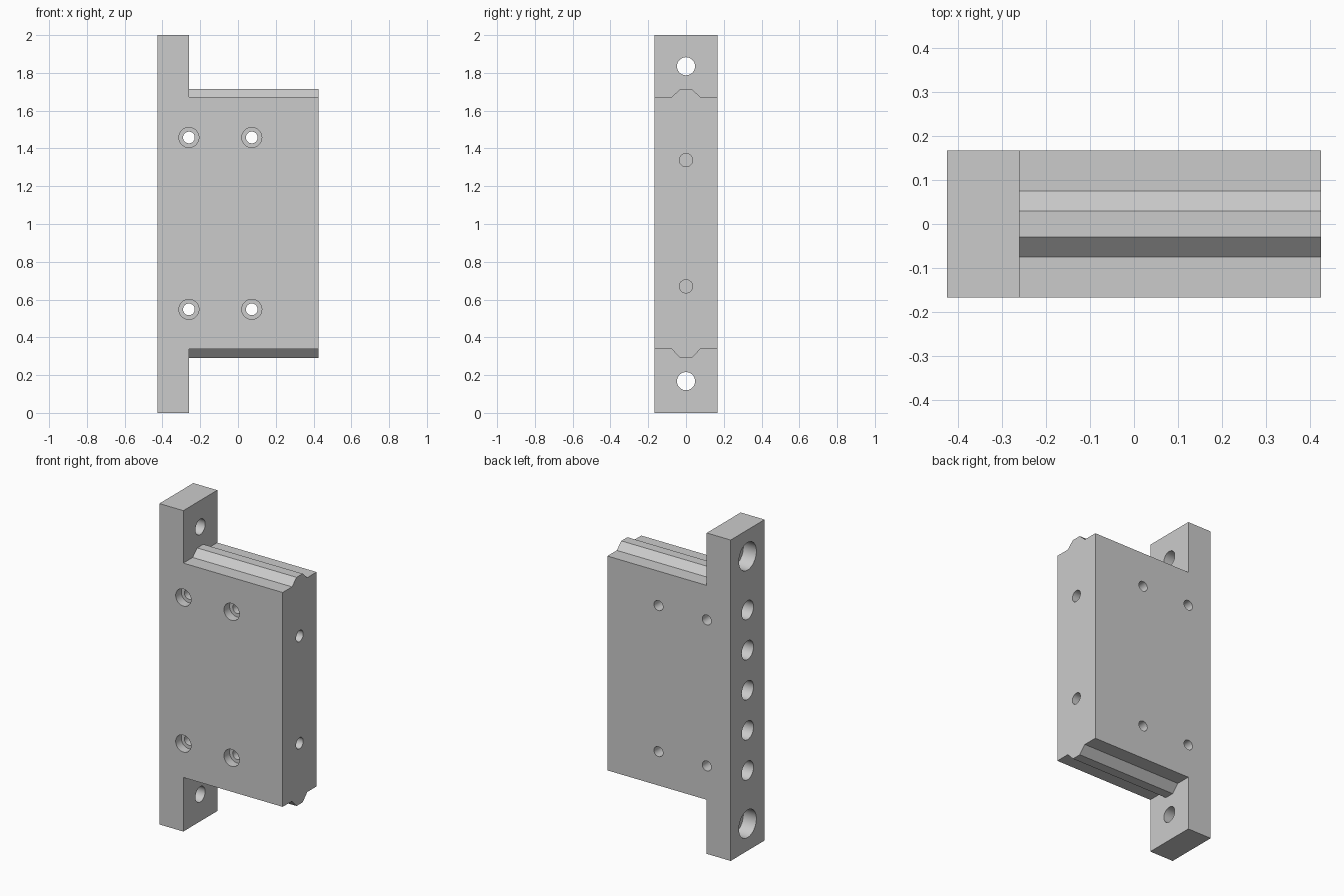
import bpy, bmesh, math
from mathutils import Matrix, Vector

if "Cube" in bpy.data.objects:
    bpy.data.objects.remove(bpy.data.objects["Cube"])

grey = bpy.data.materials.new("machined_grey")
grey.diffuse_color = (0.6, 0.6, 0.6, 1)
grey.use_nodes = True
grey.node_tree.nodes["Principled BSDF"].inputs["Base Color"].default_value = grey.diffuse_color

HALF_Y = 0.167            # half thickness of the bracket
X0, X1, X2 = -0.425, -0.26, 0.425   # flange back, flange front, plate end


def prism(name, profile, x_from, x_to):
    """Extrude a (y, z) profile along x."""
    bm = bmesh.new()
    face = bm.faces.new([bm.verts.new((x_from, y, z)) for y, z in profile])
    out = bmesh.ops.extrude_face_region(bm, geom=[face])["geom"]
    verts = [v for v in out if isinstance(v, bmesh.types.BMVert)]
    bmesh.ops.translate(bm, verts=verts, vec=(x_to - x_from, 0, 0))
    bmesh.ops.recalc_face_normals(bm, faces=bm.faces)
    mesh = bpy.data.meshes.new(name)
    bm.to_mesh(mesh)
    bm.free()
    mesh.materials.append(grey)
    obj = bpy.data.objects.new(name, mesh)
    bpy.context.collection.objects.link(obj)
    return obj


def drill(start, end, radius):
    """Cylindrical cutter between two points."""
    a, b = Vector(start), Vector(end)
    bm = bmesh.new()
    turn = (b - a).to_track_quat('Z', 'Y').to_matrix().to_4x4()
    bmesh.ops.create_cone(bm, cap_ends=True, segments=40, radius1=radius,
                          radius2=radius, depth=(b - a).length,
                          matrix=Matrix.Translation((a + b) / 2) @ turn)
    mesh = bpy.data.meshes.new("drill")
    bm.to_mesh(mesh)
    bm.free()
    mesh.materials.append(grey)
    obj = bpy.data.objects.new("drill", mesh)
    bpy.context.collection.objects.link(obj)
    obj.hide_render = True
    return obj


def combine(target, tool, operation):
    """Apply a boolean and discard the tool."""
    mod = target.modifiers.new("combine", 'BOOLEAN')
    mod.operation, mod.solver, mod.object = operation, 'EXACT', tool
    bpy.context.view_layer.objects.active = target
    bpy.ops.object.modifier_apply(modifier=mod.name)
    bpy.data.objects.remove(tool)


# Tall mounting flange
bracket = prism("bracket", [(-HALF_Y, 0), (HALF_Y, 0), (HALF_Y, 2), (-HALF_Y, 2)], X0, X1)

# Plate with a trapezoid ridge along its top and bottom edges
top = [(HALF_Y, 1.673), (0.075, 1.673), (0.03, 1.715),
       (-0.03, 1.715), (-0.075, 1.673), (-HALF_Y, 1.673)]
bottom = [(-HALF_Y, 0.337), (-0.075, 0.337), (-0.03, 0.29),
          (0.03, 0.29), (0.075, 0.337), (HALF_Y, 0.337)]
plate = prism("plate", top + bottom, X0 + 0.08, X2)
combine(bracket, plate, 'UNION')

drills = []
# Flange mounting holes, counterbored from the back
for z in (0.168, 1.835):
    drills += [drill((X0 - 0.1, 0, z), (X1 + 0.1, 0, z), 0.048),
               drill((X0 - 0.1, 0, z), (X0 + 0.09, 0, z), 0.086)]
# Row of blind holes in the flange back
for i in range(5):
    z = 0.5 + 0.25 * i
    drills.append(drill((X0 - 0.1, 0, z), (X0 + 0.125, 0, z), 0.058))
# Counterbored screw holes through the plate
for x in (X1, 0.073):
    for z in (0.548, 1.458):
        drills += [drill((x, -0.3, z), (x, 0.3, z), 0.031),
                   drill((x, -0.3, z), (x, -HALF_Y + 0.055, z), 0.053)]
# Blind holes in the plate end
for z in (0.67, 1.338):
    drills.append(drill((X2 + 0.1, 0, z), (X2 - 0.17, 0, z), 0.035))
for tool in drills:
    combine(bracket, tool, 'DIFFERENCE')

# Smooth hole walls, crisp edges
bpy.ops.object.select_all(action='DESELECT')
bracket.select_set(True)
bpy.context.view_layer.objects.active = bracket
bpy.ops.object.shade_smooth_by_angle(angle=math.radians(25))
